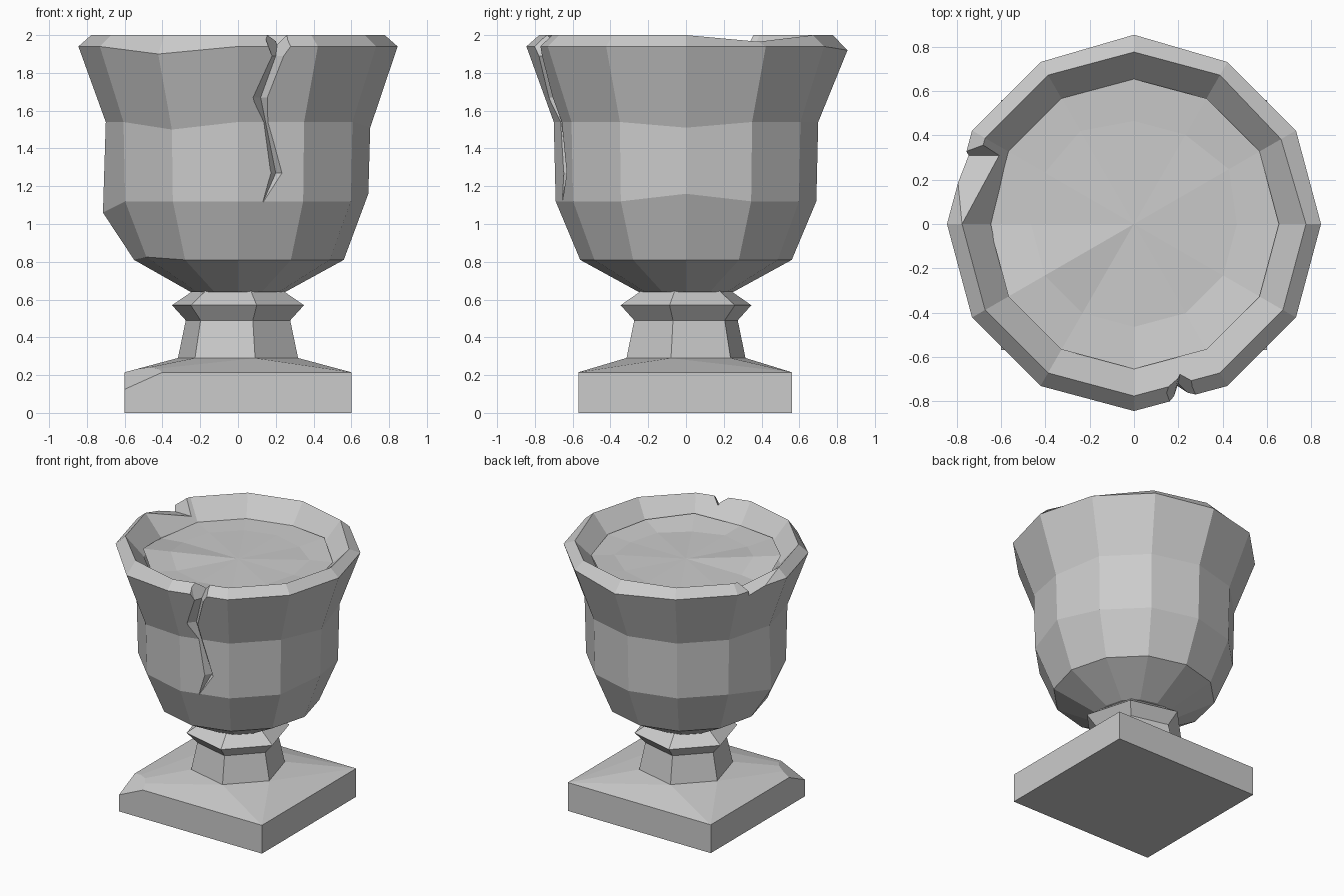
import bpy, bmesh
from math import sin, cos, radians, pi
from mathutils import Vector

if "Cube" in bpy.data.objects:
    bpy.data.objects.remove(bpy.data.objects["Cube"])


def to_object(name, bm):
    bmesh.ops.recalc_face_normals(bm, faces=bm.faces)
    me = bpy.data.meshes.new(name)
    bm.to_mesh(me)
    bm.free()
    ob = bpy.data.objects.new(name, me)
    bpy.context.collection.objects.link(ob)
    return ob


def loft(name, rings):
    """Closed skin through rings of points, capped at both ends."""
    bm = bmesh.new()
    rows = [[bm.verts.new(p) for p in ring] for ring in rings]
    n = len(rows[0])
    for a, b in zip(rows, rows[1:]):
        for i in range(n):
            j = (i + 1) % n
            bm.faces.new((a[i], a[j], b[j], b[i]))
    bm.faces.new(rows[0][::-1])
    bm.faces.new(rows[-1])
    return to_object(name, bm)


def ring(r, z, n, start=0.0, tweak=None):
    pts = []
    for i in range(n):
        dr, dz = (tweak or {}).get(i, (0, 0))
        a = radians(start) + 2 * pi * i / n
        pts.append(((r + dr) * cos(a), (r + dr) * sin(a), z + dz))
    return pts


def cut(target, cutter):
    mod = target.modifiers.new("cut", 'BOOLEAN')
    mod.operation = 'DIFFERENCE'
    mod.solver = 'EXACT'
    mod.object = cutter
    bpy.context.view_layer.objects.active = target
    bpy.ops.object.modifier_apply(modifier=mod.name)
    bpy.data.objects.remove(cutter)


# Square plinth with sloped top and a chipped front left corner
bm = bmesh.new()
for x in (-0.6, 0.6):
    for y in (-0.57, 0.56):
        for z in (0, 0.215):
            bm.verts.new((x, y, z))
for p in ring(0.33, 0.29, 6, -14):
    bm.verts.new(p)
bmesh.ops.convex_hull(bm, input=bm.verts)
p1, p2, p3 = Vector((-0.4, -0.57, 0.215)), Vector((-0.6, -0.57, 0.125)), Vector((-0.6, -0.38, 0.215))
no = (p2 - p1).cross(p3 - p1)
if no.dot(Vector((-0.6, -0.57, 0.215)) - p1) < 0:
    no = -no
res = bmesh.ops.bisect_plane(bm, geom=bm.verts[:] + bm.edges[:] + bm.faces[:],
                             plane_co=p1, plane_no=no, clear_outer=True)
bmesh.ops.holes_fill(bm, edges=[e for e in bm.edges if e.is_boundary])
bmesh.ops.dissolve_limit(bm, angle_limit=radians(1), verts=bm.verts, edges=bm.edges)
to_object("plinth", bm)

# Six-sided neck with a collar
neck = [(0.33, 0.28), (0.285, 0.49), (0.36, 0.57), (0.255, 0.64), (0.22, 0.68)]
loft("neck", [ring(r, z, 6, -14) for r, z in neck])

# Twelve-sided bowl with slightly worn, uneven rings
bowl = loft("bowl", [
    ring(0.25, 0.64, 12),
    ring(0.56, 0.81, 12, 0, {6: (-0.01, 0.0), 7: (0, 0.015)}),
    ring(0.69, 1.12, 12, 0, {6: (0.025, -0.06), 0: (0, 0.04)}),
    ring(0.70, 1.54, 12, 0, {8: (0, -0.04), 0: (0, -0.03)}),
    ring(0.845, 1.94, 12, 0, {8: (0, -0.04), 3: (0.01, -0.02)}),
    ring(0.777, 2.0, 12, 0, {1: (-0.01, -0.035)}),
    ring(0.65, 1.85, 12),
    ring(0.60, 1.70, 12),
])

# Jagged crack down the front: height, left, right, bottom of groove, surface y, depth
crack = [(2.05, 0.12, 0.32, 0.22, -0.75, 0.14),
         (1.89, 0.18, 0.26, 0.20, -0.78, 0.06),
         (1.67, 0.08, 0.17, 0.12, -0.72, 0.05),
         (1.27, 0.175, 0.245, 0.20, -0.645, 0.05),
         (1.11, 0.127, 0.133, 0.13, -0.66, 0.005)]
cut(bowl, loft("crack_cutter", [
    [(l, -1, z), (r, -1, z), (r, y, z), (d, y + dep, z), (l, y, z)]
    for z, l, r, d, y, dep in crack]))

# Broken piece on the left side of the rim
chip = [(0.0, 2.0), (0.31, 1.90), (0.38, 2.05), (0.0, 2.05)]
cut(bowl, loft("chip_cutter", [[(x, y, z) for y, z in chip] for x in (-1.0, -0.5)]))

# Uneven soil filling the bowl
bm = bmesh.new()
outer = [bm.verts.new(p) for p in ring(0.655, 1.86, 12, 0, {
    0: (0, 0.01), 2: (0, 0.03), 6: (0, -0.02), 7: (0, 0.05), 8: (0, 0.03), 10: (0, 0.04), 11: (0, 0.02)})]
inner = [bm.verts.new(p) for p in ring(0.465, 1.86, 12, 0, {
    1: (0.03, 0.01), 4: (0.02, -0.01), 7: (0, 0.035), 10: (0, -0.01)})]
mid = bm.verts.new((0, 0, 1.86))
for i in range(12):
    j = (i + 1) % 12
    bm.faces.new((outer[i], outer[j], inner[j], inner[i]))
    bm.faces.new((inner[i], inner[j], mid))
soil = to_object("soil", bm)
if soil.data.polygons[0].normal.z < 0:
    soil.data.flip_normals()
